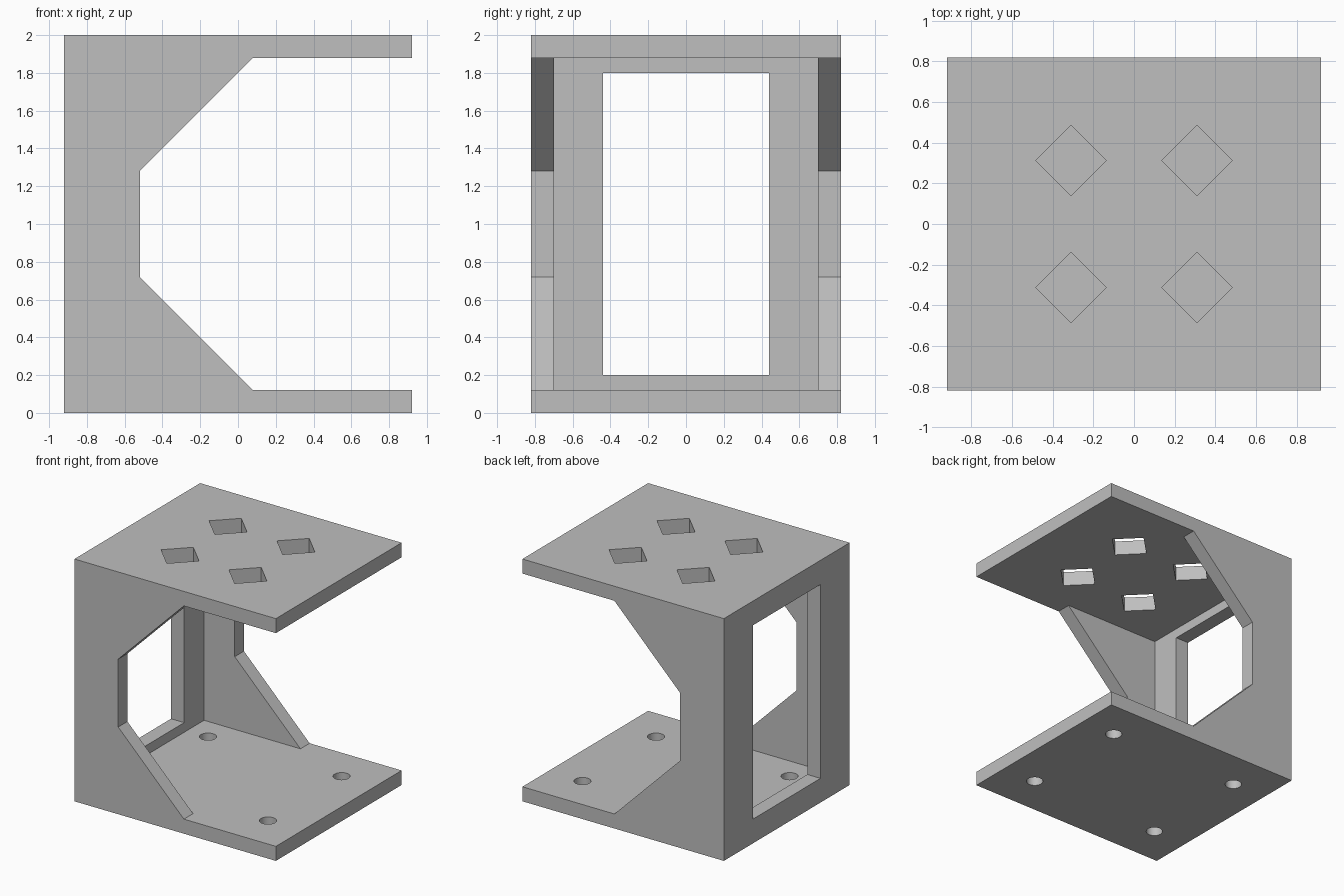
import bpy
import bmesh
import math
from mathutils import Vector

cube = bpy.data.objects.get("Cube")
if cube:
    bpy.data.objects.remove(cube, do_unlink=True)

# Main dimensions: half length, half width, height, wall thickness
LX, LY, H, T = 0.92, 0.82, 2.0, 0.12

grey = bpy.data.materials.new("plain grey")
grey.use_nodes = True
grey.diffuse_color = (0.52, 0.52, 0.52, 1)
grey.node_tree.nodes["Principled BSDF"].inputs["Base Color"].default_value = grey.diffuse_color


def prism(name, points, offset):
    """Extrude a closed 3D outline along offset into a solid object."""
    bm = bmesh.new()
    face = bm.faces.new([bm.verts.new(p) for p in points])
    ext = bmesh.ops.extrude_face_region(bm, geom=[face])
    verts = [v for v in ext["geom"] if isinstance(v, bmesh.types.BMVert)]
    bmesh.ops.translate(bm, verts=verts, vec=Vector(offset))
    bmesh.ops.recalc_face_normals(bm, faces=bm.faces)
    mesh = bpy.data.meshes.new(name)
    bm.to_mesh(mesh)
    bm.free()
    obj = bpy.data.objects.new(name, mesh)
    bpy.context.collection.objects.link(obj)
    mesh.materials.append(grey)
    return obj


def box(name, x0, x1, y, z0, z1):
    """Box symmetric about y = 0."""
    return prism(name, [(x0, -y, z0), (x1, -y, z0), (x1, -y, z1), (x0, -y, z1)], (0, 2 * y, 0))


def post(name, x, y, z0, z1, radius, sides):
    """Upright prism with a regular outline."""
    angles = [2 * math.pi * i / sides for i in range(sides)]
    ring = [(x + radius * math.cos(a), y + radius * math.sin(a), z0) for a in angles]
    return prism(name, ring, (0, 0, z1 - z0))


def cut(body, cutter):
    """Subtract the cutter from the body and discard it."""
    cutter.hide_render = True
    mod = body.modifiers.new("cut", 'BOOLEAN')
    mod.operation = 'DIFFERENCE'
    mod.solver = 'EXACT'
    mod.object = cutter
    bpy.context.view_layer.objects.active = body
    bpy.ops.object.modifier_apply(modifier=mod.name)
    bpy.data.objects.remove(cutter, do_unlink=True)


# Solid block, hollowed out from the open end
bracket = box("bracket", -LX, LX, LY, 0, H)
cut(bracket, box("cavity", -LX + T, LX + 0.1, LY - T, T, H - T))

# Chamfered opening through both side walls
half = [(LX + 0.1, T), (0.08, T), (-0.52, 0.72)]
outline = half + [(x, H - z) for x, z in reversed(half)]
cut(bracket, prism("side_opening", [(x, -LY - 0.1, z) for x, z in outline], (0, 2 * LY + 0.2, 0)))

# Rectangular window in the back wall
cut(bracket, box("window", -LX - 0.1, -LX + T + 0.1, 0.44, 0.2, 1.8))

# Diamond holes in the top plate and round bolt holes in the bottom plate
for sx in (-1, 1):
    for sy in (-1, 1):
        cut(bracket, post("diamond_hole", sx * 0.31, sy * 0.313, H - T - 0.05, H + 0.1, 0.173, 4))
        cut(bracket, post("bolt_hole", sx * 0.61, sy * 0.48, -0.1, T + 0.05, 0.064, 32))

# Smooth hole walls, crisp edges elsewhere
bpy.ops.object.select_all(action='DESELECT')
bracket.select_set(True)
bpy.context.view_layer.objects.active = bracket
bpy.ops.object.shade_smooth_by_angle(angle=math.radians(30))
